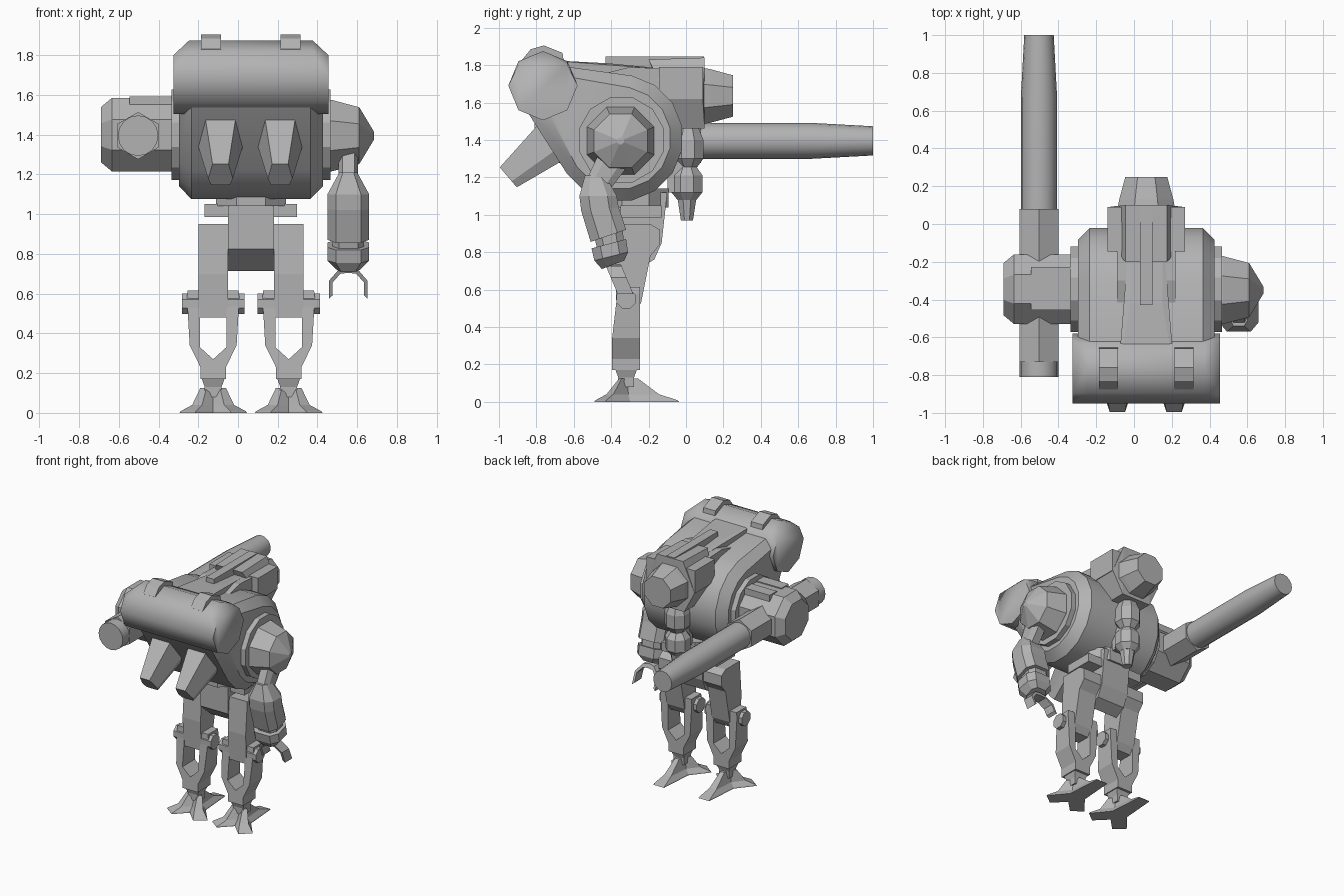
import bpy, bmesh, math
from mathutils import Vector, Matrix

if "Cube" in bpy.data.objects:
    bpy.data.objects.remove(bpy.data.objects["Cube"])

CX = 0.065            # centre line of hull and legs
PI = math.pi
grey = bpy.data.materials.new("plain_grey")
grey.diffuse_color = (0.45, 0.45, 0.45, 1)
grey.use_nodes = True
grey.node_tree.nodes["Principled BSDF"].inputs["Base Color"].default_value = grey.diffuse_color


def finish(name, bm, smooth=None):
    bmesh.ops.recalc_face_normals(bm, faces=bm.faces)
    me = bpy.data.meshes.new(name)
    bm.to_mesh(me)
    bm.free()
    me.materials.append(grey)
    ob = bpy.data.objects.new(name, me)
    bpy.context.collection.objects.link(ob)
    if smooth:
        bpy.ops.object.select_all(action='DESELECT')
        ob.select_set(True)
        bpy.context.view_layer.objects.active = ob
        bpy.ops.object.shade_smooth_by_angle(angle=math.radians(smooth))
    return ob


def loft(name, rings, smooth=None):
    bm = bmesh.new()
    vs = [[bm.verts.new(p) for p in r] for r in rings]
    n = len(rings[0])
    for a, b in zip(vs, vs[1:]):
        for i in range(n):
            bm.faces.new((a[i], a[(i + 1) % n], b[(i + 1) % n], b[i]))
    bm.faces.new(vs[0][::-1])
    bm.faces.new(vs[-1])
    return finish(name, bm, smooth)


def hull(name, pts, smooth=None):
    bm = bmesh.new()
    for p in pts:
        bm.verts.new(p)
    res = bmesh.ops.convex_hull(bm, input=bm.verts)
    loose = [v for v in bm.verts if not v.link_faces]
    bmesh.ops.delete(bm, geom=loose, context='VERTS')
    bmesh.ops.dissolve_limit(bm, angle_limit=0.02, verts=bm.verts, edges=bm.edges)
    return finish(name, bm, smooth)


def box(name, x0, x1, y0, y1, z0, z1):
    return hull(name, [(x, y, z) for x in (x0, x1) for y in (y0, y1) for z in (z0, z1)])


def place(axis, t, u, v):
    return {'x': (t, u, v), 'y': (u, t, v), 'z': (u, v, t)}[axis]


def prism(name, axis, prof, lo, hi):
    return loft(name, [[place(axis, t, *p) for p in prof] for t in (lo, hi)])


def circle(c, r, n, ph=0.0):
    return [(c[0] + r * math.cos(ph + 2 * PI * i / n), c[1] + r * math.sin(ph + 2 * PI * i / n))
            for i in range(n)]


def lathe(name, axis, c, steps, n=8, ph=PI / 8, smooth=None):
    return loft(name, [[place(axis, t, *p) for p in circle(c, r, n, ph)] for t, r in steps], smooth)


# --- hull: big drum blended into the head roll, chamfered at both sides
front = [(-0.77, 1.49), (-0.88, 1.6), (-0.85, 1.8), (-0.7, 1.8)]
pts = []
for s in (-1, 1):
    pts += [(CX + s * 0.30, y, z) for y, z in circle((-0.355, 1.41), 0.34, 16, PI / 16) + front]
    pts += [(CX + s * 0.362, y, z) for y, z in circle((-0.355, 1.41), 0.275, 16, PI / 16)]
    pts += [(CX + s * 0.362, y, z) for y, z in ((-0.74, 1.55), (-0.8, 1.75), (-0.7, 1.75))]
hull("hull", pts, 30)

# head roll with the upper ends cut off
rings = []
for x, top in ((-0.39, 1.80), (-0.31, 1.9), (0.31, 1.9), (0.39, 1.80)):
    rings.append([(CX + x, y, min(z, top)) for y, z in circle((-0.765, 1.69), 0.185, 8)])
hull("head_roll", sum(rings, []), 50)

# straps over the head roll
for i, x in enumerate((-0.135, 0.265)):
    strap = [(-0.87, 1.72), (-0.875, 1.83), (-0.83, 1.885), (-0.76, 1.905), (-0.66, 1.865), (-0.64, 1.72)]
    prism(f"head_strap_{i}", 'x', strap, x - 0.05, x + 0.05)

# tapered chin guns pointing forward and down
d, u = Vector((0, -0.76, -0.65)), Vector((0, -0.65, 0.76))
for i, x in enumerate((-0.088, 0.212)):
    ends = []
    for c, w, h in ((Vector((x, -0.68, 1.42)), 0.125, 0.125), (Vector((x, -0.95, 1.2)), 0.062, 0.07)):
        ends.append([c + Vector((a * w, 0, 0)) + u * b * h for a, b in
                     ((-0.65, 1), (0.65, 1), (1, -0.4), (0.75, -1), (-0.75, -1), (-1, -0.4))])
    loft(f"chin_gun_{i}", ends)

# side bearing rings
AX = (-0.345, 1.40)
for s, nm in ((-1, "left"), (1, "right")):
    lathe(f"bearing_{nm}", 'x', AX, [(CX + s * 0.34, 0.235), (CX + s * 0.40, 0.235)], 12, PI / 12)

# --- spine, fins and rear turret
hull("spine", [(x, y, z) for y, w, t in ((-0.8, 0.15, 1.86), (-0.62, 0.12, 1.85), (-0.42, 0.085, 1.84),
                                         (0.0, 0.085, 1.80))
               for x in (CX - w, CX + w) for z in (1.6, t - 0.03)])
prism("spine_ridge", 'x', [(-0.43, 1.7), (-0.43, 1.845), (0.095, 1.845), (0.095, 1.7)], CX - 0.033, CX + 0.033)
for s in (-1, 1):
    hull(f"fin_{s}", [(CX + s * x, y, z) for x in (0.095, 0.155)
                      for y, z in ((-0.46, 1.68), (-0.42, 1.76), (-0.3, 1.79), (-0.1, 1.78), (-0.1, 1.6))])
box("turret_box", CX - 0.205, CX + 0.205, -0.145, 0.09, 1.62, 1.79)
hull("turret_core", [(CX + s * w, y, z) for s in (-1, 1) for w, y, z in
                     ((0.11, -0.2, 1.83), (0.11, 0.1, 1.84), (0.12, 0.1, 1.46), (0.12, -0.05, 1.46),
                      (0.2, -0.1, 1.62), (0.2, 0.09, 1.62))])
lathe("turret_nozzle", 'y', (CX, 1.635), [(0.08, 0.165), (0.13, 0.155), (0.25, 0.12)])

# rear hanging sensor stack
lathe("tail_mount", 'z', (CX, 0.01), [(1.25, 0.05), (1.30, 0.09), (1.40, 0.09), (1.47, 0.06)])
lathe("tail_knob", 'z', (CX, 0.005), [(1.08, 0.055), (1.12, 0.09), (1.21, 0.09), (1.27, 0.045)])
lathe("tail_tip", 'z', (CX, 0.005), [(0.97, 0.035), (1.09, 0.055)])
box("tail_bracket", CX - 0.05, CX + 0.05, -0.1, -0.01, 1.12, 1.36)

# --- left arm: pod and long barrel
lathe("cannon_pod", 'x', AX, [(-0.69, 0.15), (-0.635, 0.2), (-0.30, 0.2)])
for i, y in enumerate((-0.27, -0.412)):
    box(f"pod_plate_{i}", -0.545, -0.33, y - 0.043, y + 0.043, 1.5, 1.592)
BC = (-0.503, 1.395)
lathe("barrel_sleeve", 'y', BC, [(-0.73, 0.119), (0.08, 0.119)], 6, PI / 6)
lathe("barrel_breech", 'y', BC, [(-0.81, 0.102), (-0.72, 0.102)], 16, 0, 40)
lathe("barrel", 'y', BC, [(0.05, 0.096), (0.67, 0.096), (1.0, 0.078)], 16, 0, 40)

# --- right arm: shoulder cone, arm, claw
lathe("shoulder", 'x', (-0.35, 1.395), [(0.44, 0.195), (0.47, 0.195), (0.61, 0.155), (0.685, 0.02)])
XA = 0.555


def slab(name, stations):
    """Chamfered limb: stations of (front y,z), (back y,z), half width."""
    rs = []
    for (y0, z0), (y1, z1), w in stations:
        f, b = Vector((0, y0, z0)), Vector((0, y1, z1))
        rs.append([Vector((XA + a * w, 0, 0)) + f.lerp(b, t) for a, t in
                   ((-0.6, 0), (0.6, 0), (1, 0.25), (1, 0.75), (0.6, 1), (-0.6, 1), (-1, 0.75), (-1, 0.25))])
    loft(name, rs)


slab("upper_arm", [((-0.45, 1.36), (-0.28, 1.30), 0.05), ((-0.55, 1.15), (-0.41, 1.13), 0.05)])
slab("forearm", [((-0.54, 1.21), (-0.43, 1.21), 0.045), ((-0.57, 1.10), (-0.37, 1.10), 0.105),
                 ((-0.56, 1.02), (-0.36, 1.04), 0.105), ((-0.51, 0.855), (-0.32, 0.92), 0.105)])
slab("wrist_neck", [((-0.49, 0.88), (-0.34, 0.93), 0.08), ((-0.47, 0.80), (-0.33, 0.84), 0.08)])
slab("wrist", [((-0.505, 0.82), (-0.32, 0.87), 0.105), ((-0.49, 0.755), (-0.31, 0.80), 0.105),
               ((-0.45, 0.71), (-0.33, 0.755), 0.06)])
for s in (-1, 1):
    claw = [(0, 0.735), (0.045, 0.725), (0.097, 0.665), (0.097, 0.575), (0.08, 0.59), (0.08, 0.655),
            (0.04, 0.70), (0, 0.705)]
    rs = []
    for dy in (-0.042, 0.042):   # claw leans backward as it goes down
        rs.append([(XA + s * x, -0.39 + dy + (0.735 - z) * 0.42, z) for x, z in claw])
    loft(f"claw_{s}", rs)

# --- pelvis
lathe("waist_ring", 'z', (CX, -0.27), [(1.04, 0.19), (1.14, 0.19)])
box("hip_bar", CX - 0.233, CX + 0.233, -0.35, -0.13, 0.985, 1.05)
prism("pelvis", 'x', [(-0.38, 1.12), (-0.38, 0.825), (-0.25, 0.715), (-0.17, 0.76), (-0.13, 0.85), (-0.1, 1.12)],
      CX - 0.115, CX + 0.115)

# --- legs
for s, nm in ((-1, "left"), (1, "right")):
    lx = CX + s * 0.19
    prism(f"thigh_{nm}", 'x', [(-0.36, 0.95), (-0.19, 0.95), (-0.14, 0.92), (-0.14, 0.84), (-0.19, 0.78),
                               (-0.24, 0.53), (-0.27, 0.48), (-0.37, 0.48), (-0.38, 0.7)],
          lx - 0.075, lx + 0.075)
    # forked shin with a pointed slot
    half = [(0.066, 0.33), (0.066, 0.615), (0.128, 0.615), (0.132, 0.58), (0.118, 0.34), (0.064, 0.23), (0.064, 0.17)]
    prof = [(0, 0.27)] + half + [(-x, z) for x, z in half[::-1]]
    rs = []
    for front_side in (True, False):
        rs.append([(lx + x, (-0.395 + max(0, z - 0.38) * 0.14) if front_side else -0.245, z) for x, z in prof])
    loft(f"shin_{nm}", rs)
    lathe(f"knee_bolt_{nm}", 'x', (-0.32, 0.55), [(lx - 0.157, 0.056), (lx + 0.157, 0.056)])
    lathe(f"ankle_{nm}", 'z', (lx, -0.32), [(0.08, 0.06), (0.13, 0.06), (0.18, 0.085)], 4, PI / 4)
    # three-toed foot: two splayed toes in front, one long toe behind
    toe = [(0.09, -0.49), (0.17, -0.43), (0.065, -0.30), (0.045, -0.036)]
    sole = [(0, -0.40)] + toe + [(-x, y) for x, y in toe[::-1]]
    rs = []
    for k, z in ((1, 0.0), (0.97, 0.008), (0.62, 0.04), (0.38, 0.125)):
        ky = k if k > 0.5 else 0.22
        rs.append([(lx + x * k, -0.32 + (y + 0.32) * ky, z) for x, y in sole])
    loft(f"foot_{nm}", rs)
